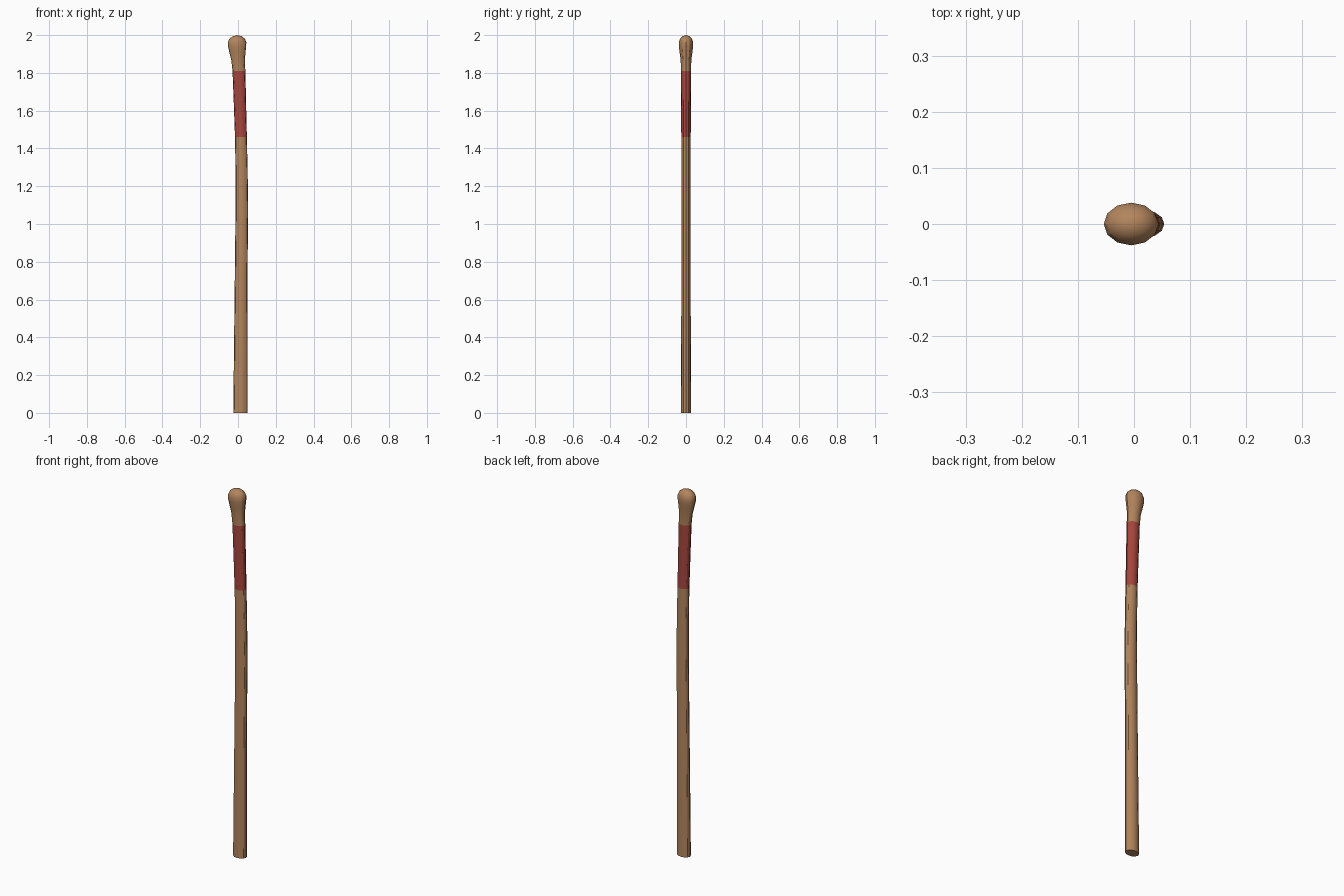
import bpy, bmesh, math

if "Cube" in bpy.data.objects:
    bpy.data.objects.remove(bpy.data.objects["Cube"])

SIDES = 12

def material(name, rgb):
    m = bpy.data.materials.new(name)
    m.diffuse_color = (*rgb, 1)
    m.use_nodes = True
    m.node_tree.nodes["Principled BSDF"].inputs["Base Color"].default_value = m.diffuse_color
    return m

wood = material("brown wood", (0.45, 0.235, 0.11))
red = material("red wrap", (0.39, 0.062, 0.047))

def loft(name, sections, mat, cap_bottom=False, cap_top=False):
    """Skin elliptical rings given as (z, left x, right x, y radius)."""
    bm = bmesh.new()
    rings = []
    for z, x0, x1, ry in sections:
        cx, rx = (x0 + x1) / 2, (x1 - x0) / 2
        rings.append([bm.verts.new((cx + rx * math.cos(2 * math.pi * i / SIDES),
                                    ry * math.sin(2 * math.pi * i / SIDES), z))
                      for i in range(SIDES)])
    for a, b in zip(rings, rings[1:]):
        for i in range(SIDES):
            j = (i + 1) % SIDES
            bm.faces.new((a[i], a[j], b[j], b[i]))
    if cap_bottom:
        bm.faces.new(rings[0][::-1])
    if cap_top:
        tip = bm.verts.new((-0.005, 0, 2.0))
        for i in range(SIDES):
            bm.faces.new((rings[-1][i], rings[-1][(i + 1) % SIDES], tip))
    me = bpy.data.meshes.new(name)
    bm.to_mesh(me)
    bm.free()
    me.materials.append(mat)
    ob = bpy.data.objects.new(name, me)
    bpy.context.collection.objects.link(ob)
    bpy.ops.object.select_all(action='DESELECT')
    ob.select_set(True)
    bpy.context.view_layer.objects.active = ob
    bpy.ops.object.shade_smooth_by_angle(angle=math.radians(30))

# shared rings at the ends of the wrap
wrap_low = (1.46, -0.016, 0.047, 0.025)
wrap_high = (1.81, -0.029, 0.039, 0.027)

# long, slightly bowed shaft
loft("shaft", [(0, -0.025, 0.049, 0.027), (0.36, -0.021, 0.049, 0.026),
               (0.72, -0.017, 0.050, 0.024), (1.08, -0.013, 0.054, 0.024),
               (1.28, -0.013, 0.051, 0.024), wrap_low], wood, cap_bottom=True)

# red grip wrap
loft("grip_wrap", [wrap_low, (1.63, -0.022, 0.043, 0.026), wrap_high], red)

# flared rounded knob
loft("knob", [wrap_high, (1.865, -0.035, 0.036, 0.028), (1.91, -0.046, 0.040, 0.034),
              (1.94, -0.053, 0.043, 0.038), (1.962, -0.054, 0.044, 0.038),
              (1.98, -0.046, 0.037, 0.032), (1.993, -0.030, 0.021, 0.020)],
     wood, cap_top=True)
